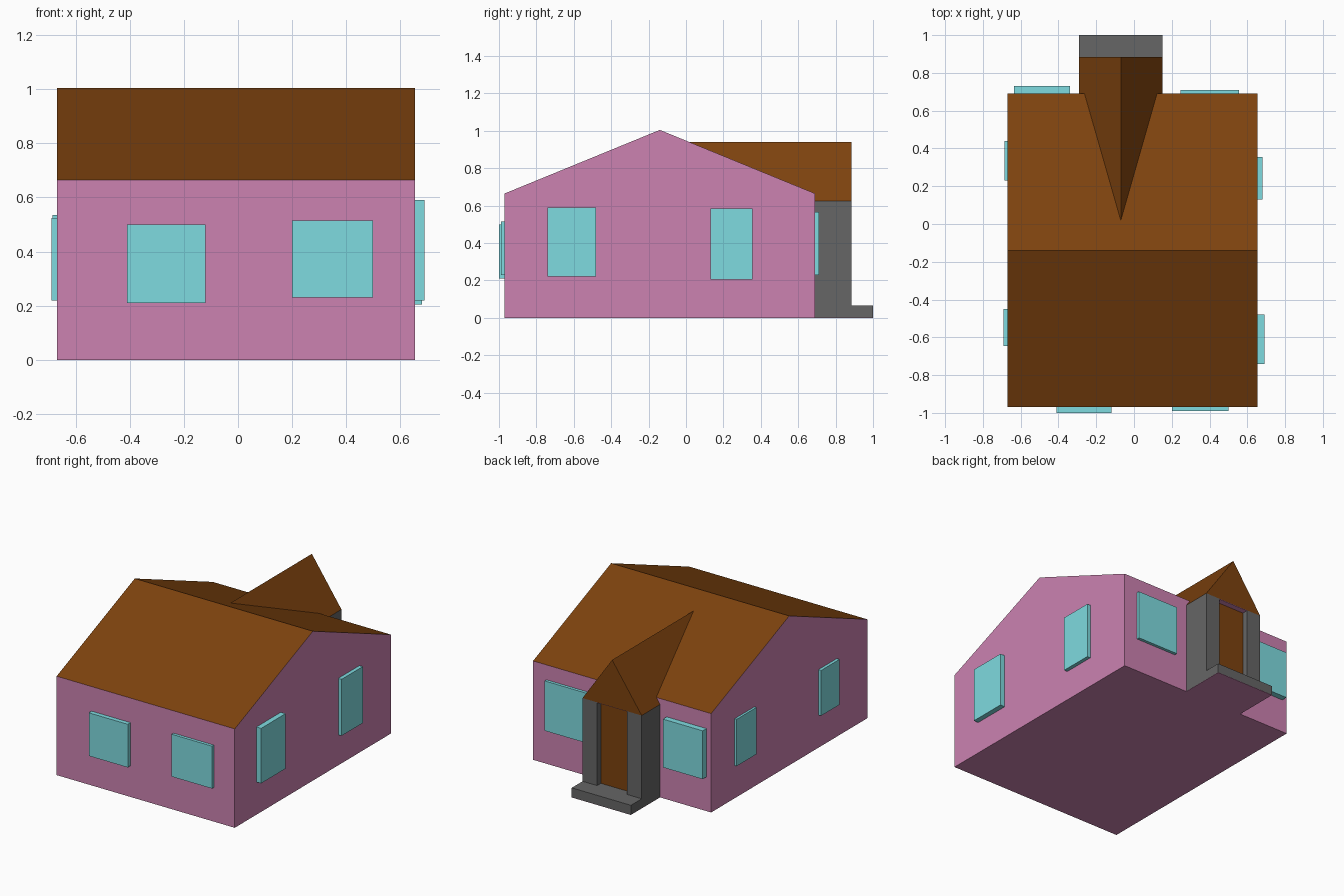
import bpy

if "Cube" in bpy.data.objects:
    bpy.data.objects.remove(bpy.data.objects["Cube"])


def srgb(r, g, b):
    """Convert 0-255 screen colour to a linear RGBA value."""
    return tuple((c / 255 / 12.92) if c < 10 else ((c / 255 + 0.055) / 1.055) ** 2.4
                 for c in (r, g, b)) + (1,)


def material(name, rgb):
    m = bpy.data.materials.new(name)
    m.diffuse_color = srgb(*rgb)
    m.use_nodes = True
    m.node_tree.nodes["Principled BSDF"].inputs["Base Color"].default_value = m.diffuse_color
    return m


PINK = material("pink_wall", (204, 130, 177))
BROWN = material("brown_wood", (125, 66, 14))
GLASS = material("pale_blue", (127, 219, 224))
GREY = material("grey_stone", (102, 102, 102))


def mesh(name, verts, faces, mat):
    me = bpy.data.meshes.new(name)
    me.from_pydata(verts, [], faces)
    me.materials.append(mat)
    ob = bpy.data.objects.new(name, me)
    bpy.context.collection.objects.link(ob)
    return ob


def box(name, x, y, z, mat):
    verts = [(a, b, c) for c in z for b in y for a in x]
    faces = [(0, 2, 3, 1), (4, 5, 7, 6), (0, 1, 5, 4),
             (1, 3, 7, 5), (3, 2, 6, 7), (2, 0, 4, 6)]
    return mesh(name, verts, faces, mat)


# House body: five-sided gable profile run along x, open under the roof
X0, X1, Y0, Y1 = -0.67, 0.655, -0.97, 0.69
EAVE, RIDGE, RIDGE_Y = 0.665, 1.005, -0.14
profile = [(Y0, 0), (Y1, 0), (Y1, EAVE), (RIDGE_Y, RIDGE), (Y0, EAVE)]
shell = [(x, y, z) for x in (X0, X1) for y, z in profile]
mesh("house_walls", shell,
     [(4, 3, 2, 1, 0), (5, 6, 7, 8, 9), (0, 1, 6, 5), (1, 2, 7, 6), (4, 0, 5, 9)], PINK)

# Main roof: two slopes
mesh("main_roof", [(x, y, z) for x in (X0, X1) for y, z in profile[2:]],
     [(0, 1, 4, 3), (1, 2, 5, 4)], BROWN)

# Windows: span along the wall, height span, outer position
IN = 0.02
for i, (span, z, out) in enumerate([((-0.41, -0.12), (0.21, 0.50), -1.0),
                                    ((0.20, 0.50), (0.23, 0.515), -0.99)]):
    box(f"front_window_{i + 1}", span, (out, Y0 + IN), z, GLASS)
for i, (span, z, out) in enumerate([((-0.635, -0.34), (0.23, 0.555), 0.73),
                                    ((0.245, 0.555), (0.23, 0.565), 0.71)]):
    box(f"back_window_{i + 1}", span, (Y1 - IN, out), z, GLASS)
for i, (span, z, out) in enumerate([((-0.74, -0.48), (0.22, 0.59), 0.69),
                                    ((0.13, 0.355), (0.205, 0.585), 0.68)]):
    box(f"right_window_{i + 1}", (X1 - IN, out), span, z, GLASS)
for i, (span, z, out) in enumerate([((-0.645, -0.45), (0.22, 0.525), -0.69),
                                    ((0.23, 0.44), (0.22, 0.535), -0.685)]):
    box(f"left_window_{i + 1}", (out, X0 + IN), span, z, GLASS)

# Porch: floor, step, two side pillars, recessed door and ceiling
PX0, PX1, PY, PZ, STEP = -0.29, 0.15, 0.885, 0.625, 0.065
PILLAR = 0.108
box("porch_floor", (PX0, PX1), (Y1, 1.0), (0, 0.002), PINK)
box("porch_step", (PX0, PX1), (Y1, 1.0), (0.002, STEP), GREY)
box("left_pillar", (PX0, PX0 + PILLAR), (Y1, PY), (STEP, PZ), GREY)
box("right_pillar", (PX1 - PILLAR, PX1), (Y1, PY), (STEP, PZ), GREY)
box("door", (PX0 + PILLAR, PX1 - PILLAR), (Y1, PY - 0.04), (STEP, PZ), BROWN)
box("porch_ceiling", (PX0 + PILLAR, PX1 - PILLAR), (PY - 0.04, PY), (PZ - 0.003, PZ), PINK)

# Porch roof: gable whose ridge runs back into the main slope
PX = (PX0 + PX1) / 2
mesh("porch_roof",
     [(PX0, PY, PZ), (PX1, PY, PZ), (PX, PY, 0.94),
      (PX0, Y1, PZ), (PX1, Y1, PZ), (PX, 0.02, 0.94)],
     [(1, 0, 2), (0, 3, 5, 2), (1, 2, 5, 4), (0, 1, 4, 3)], BROWN)
